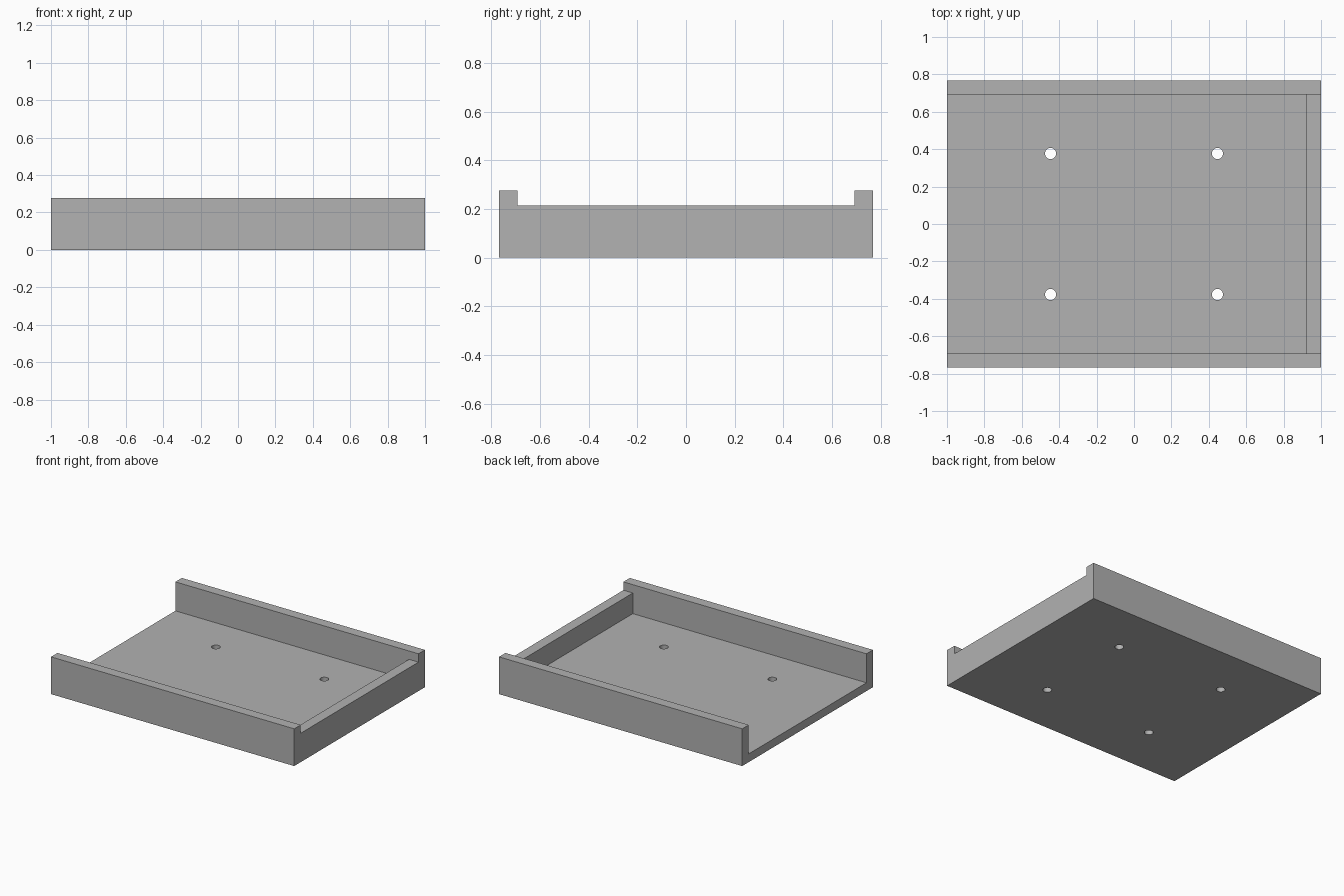
import bpy

if "Cube" in bpy.data.objects:
    bpy.data.objects.remove(bpy.data.objects["Cube"])

# Main dimensions
HALF_X, HALF_Y = 1.0, 0.768
HEIGHT, LIP, FLOOR = 0.277, 0.215, 0.0615
INNER_Y, INNER_X = 0.692, 0.922
HOLE_X, HOLE_Y, HOLE_R = 0.446, 0.377, 0.03

grey = bpy.data.materials.new("plain grey")
grey.diffuse_color = (0.445, 0.445, 0.445, 1)
grey.use_nodes = True
grey.node_tree.nodes["Principled BSDF"].inputs["Base Color"].default_value = grey.diffuse_color


def box(name, lo, hi):
    centre = [(a + b) / 2 for a, b in zip(lo, hi)]
    bpy.ops.mesh.primitive_cube_add(size=1, location=centre)
    ob = bpy.context.object
    ob.name = name
    ob.scale = [b - a for a, b in zip(lo, hi)]
    bpy.ops.object.transform_apply(location=True, rotation=False, scale=True)
    return ob


def cut(target, cutter):
    mod = target.modifiers.new(cutter.name, 'BOOLEAN')
    mod.operation = 'DIFFERENCE'
    mod.solver = 'EXACT'
    mod.object = cutter
    bpy.context.view_layer.objects.active = target
    bpy.ops.object.modifier_apply(modifier=mod.name)
    bpy.data.objects.remove(cutter, do_unlink=True)


# Solid block for the tray
tray = box("tray", (-HALF_X, -HALF_Y, 0), (HALF_X, HALF_Y, HEIGHT))
tray.data.materials.append(grey)

# Channel open at the left end, leaving floor and walls
cut(tray, box("channel", (-1.2, -INNER_Y, FLOOR), (INNER_X, INNER_Y, 0.5)))

# Lower the right end wall between the side walls
cut(tray, box("end_notch", (0.8, -INNER_Y, LIP), (1.2, INNER_Y, 0.5)))

# Four screw holes through the floor
for x in (-HOLE_X, HOLE_X):
    for y in (-HOLE_Y, HOLE_Y):
        bpy.ops.mesh.primitive_cylinder_add(vertices=32, radius=HOLE_R, depth=0.3,
                                            location=(x, y, 0.03))
        bpy.context.object.name = "screw_hole"
        cut(tray, bpy.context.object)

# Smooth hole walls, crisp edges elsewhere
bpy.ops.object.select_all(action='DESELECT')
tray.select_set(True)
bpy.context.view_layer.objects.active = tray
bpy.ops.object.shade_smooth_by_angle()
